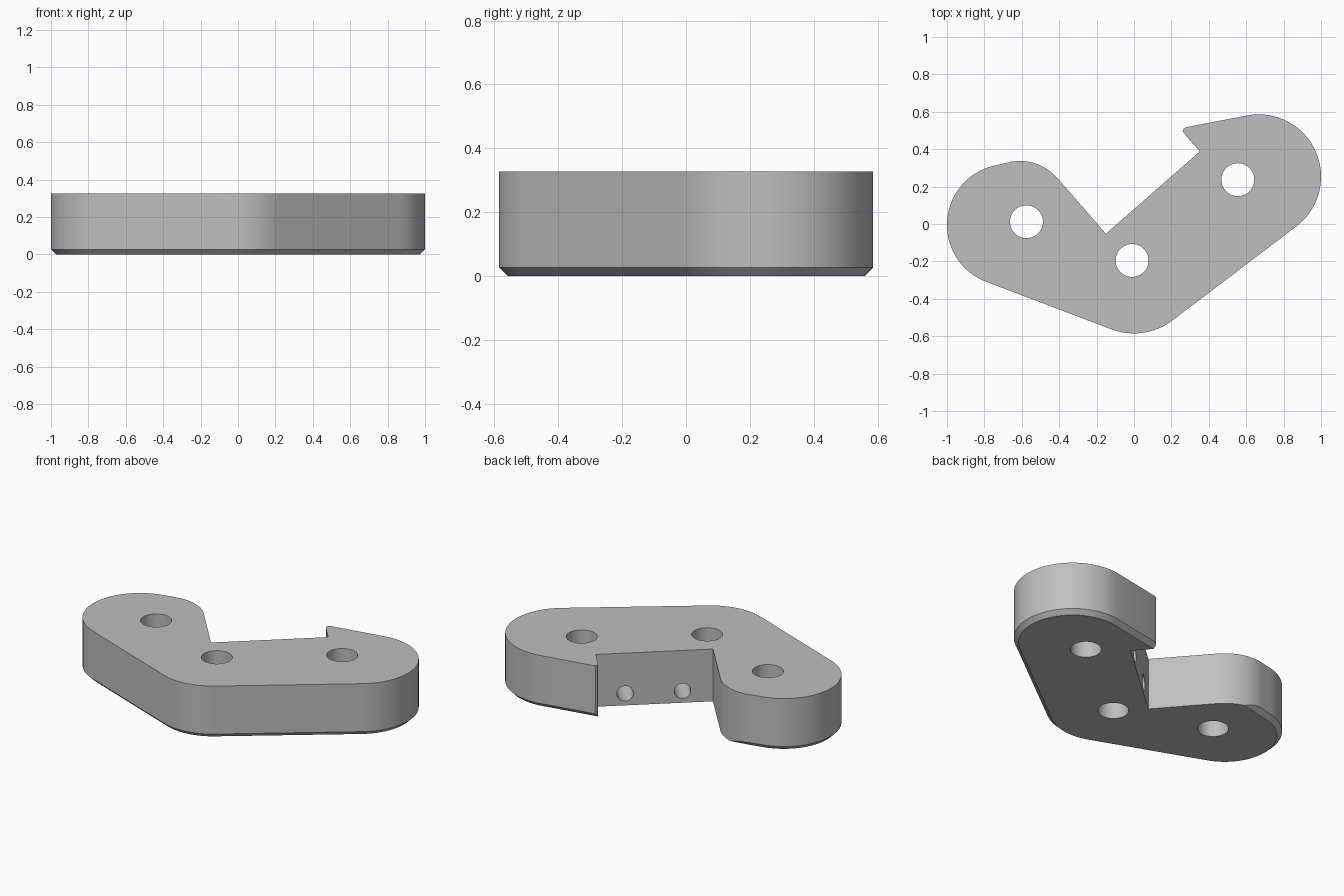
import bpy, bmesh
from math import sin, cos, radians
from mathutils import Vector

if "Cube" in bpy.data.objects:
    bpy.data.objects.remove(bpy.data.objects["Cube"], do_unlink=True)

HEIGHT, CHAMFER = 0.327, 0.027

grey = bpy.data.materials.new("plain grey")
grey.use_nodes = True
grey.diffuse_color = (0.52, 0.52, 0.52, 1)
grey.node_tree.nodes["Principled BSDF"].inputs["Base Color"].default_value = (0.52, 0.52, 0.52, 1)


def normal(deg):
    return Vector((cos(radians(deg)), sin(radians(deg)), 0))


# Outline as (point, inset direction, chamfer size) going counter-clockwise
outline = []


def chamfered_arc(x, y, r, start, end, steps):
    for i in range(steps + 1):
        n = normal(start + (end - start) * i / steps)
        outline.append((Vector((x, y, 0)) + n * r, n, CHAMFER))


def faded(points, n):
    # Chamfer follows only the straight edge facing n, dying out away from it
    level = max(p.dot(n) for p in points)
    for p in points:
        size = max(0, CHAMFER - (level - p.dot(n)))
        outline.append((p, n, size))


upper = normal(101)
chamfered_arc(0, -0.245, 0.34, 250, 308, 24)        # elbow
chamfered_arc(0.667, 0.253, 0.333, -52, 101, 56)    # hooked lobe
hook = [(0.28, 0.518), (0.268, 0.513), (0.262, 0.502), (0.265, 0.489)]
faded([Vector((x, y, 0)) for x, y in hook], upper)
for x, y in [(0.352, 0.388), (-0.15, -0.052)]:      # notch wall
    outline.append((Vector((x, y, 0)), upper, 0))
fillet = [Vector((-0.61, 0.072, 0)) + normal(41 + 2.5 * i) * 0.265 for i in range(25)]
faded(fillet, upper)                                # rounded inner corner
chamfered_arc(-0.675, -0.005, 0.325, 101, 250, 56)  # rounded lobe

# Plate body: bottom, chamfer and top rings
bm = bmesh.new()
up = Vector((0, 0, 1))
rings = [[bm.verts.new(p - n * a) for p, n, a in outline],
         [bm.verts.new(p + up * a) for p, n, a in outline],
         [bm.verts.new(p + up * HEIGHT) for p, n, a in outline]]
count = len(outline)
for low, high in zip(rings, rings[1:]):
    for i in range(count):
        j = (i + 1) % count
        bm.faces.new((low[i], low[j], high[j], high[i]))
bm.faces.new(rings[2])
bm.faces.new(rings[0][::-1])
bmesh.ops.remove_doubles(bm, verts=bm.verts, dist=0.0002)
bmesh.ops.recalc_face_normals(bm, faces=bm.faces)
mesh = bpy.data.meshes.new("angled_plate")
bm.to_mesh(mesh)
bm.free()
mesh.materials.append(grey)
plate = bpy.data.objects.new("angled_plate", mesh)
bpy.context.collection.objects.link(plate)


def drill(name, centre, direction, radius, length):
    bpy.ops.mesh.primitive_cylinder_add(vertices=48, radius=radius, depth=length, location=centre)
    cutter = bpy.context.object
    cutter.name = name
    cutter.rotation_euler = direction.to_track_quat("Z", "Y").to_euler()
    cutter.data.materials.append(grey)
    cutter.hide_render = True
    cut = plate.modifiers.new(name, "BOOLEAN")
    cut.operation, cut.solver, cut.object = "DIFFERENCE", "EXACT", cutter
    bpy.context.view_layer.objects.active = plate
    bpy.ops.object.modifier_apply(modifier=cut.name)
    bpy.data.objects.remove(cutter, do_unlink=True)


# Three vertical through holes
for x, y in [(-0.575, 0.012), (-0.01, -0.195), (0.555, 0.237)]:
    drill("through_hole", Vector((x, y, HEIGHT / 2)), up, 0.088, 1)

# Two blind holes in the notch wall
wall_start, wall_end = Vector((-0.15, -0.052, 0.074)), Vector((0.352, 0.388, 0.074))
inward = (wall_end - wall_start).cross(up).normalized()
for t in (0.26, 0.75):
    drill("blind_hole", wall_start.lerp(wall_end, t) + inward * 0.05, inward, 0.047, 0.3)

# Smooth curved walls, crisp edges
bpy.ops.object.select_all(action="DESELECT")
plate.select_set(True)
bpy.context.view_layer.objects.active = plate
bpy.ops.object.shade_smooth_by_angle(angle=radians(30))
